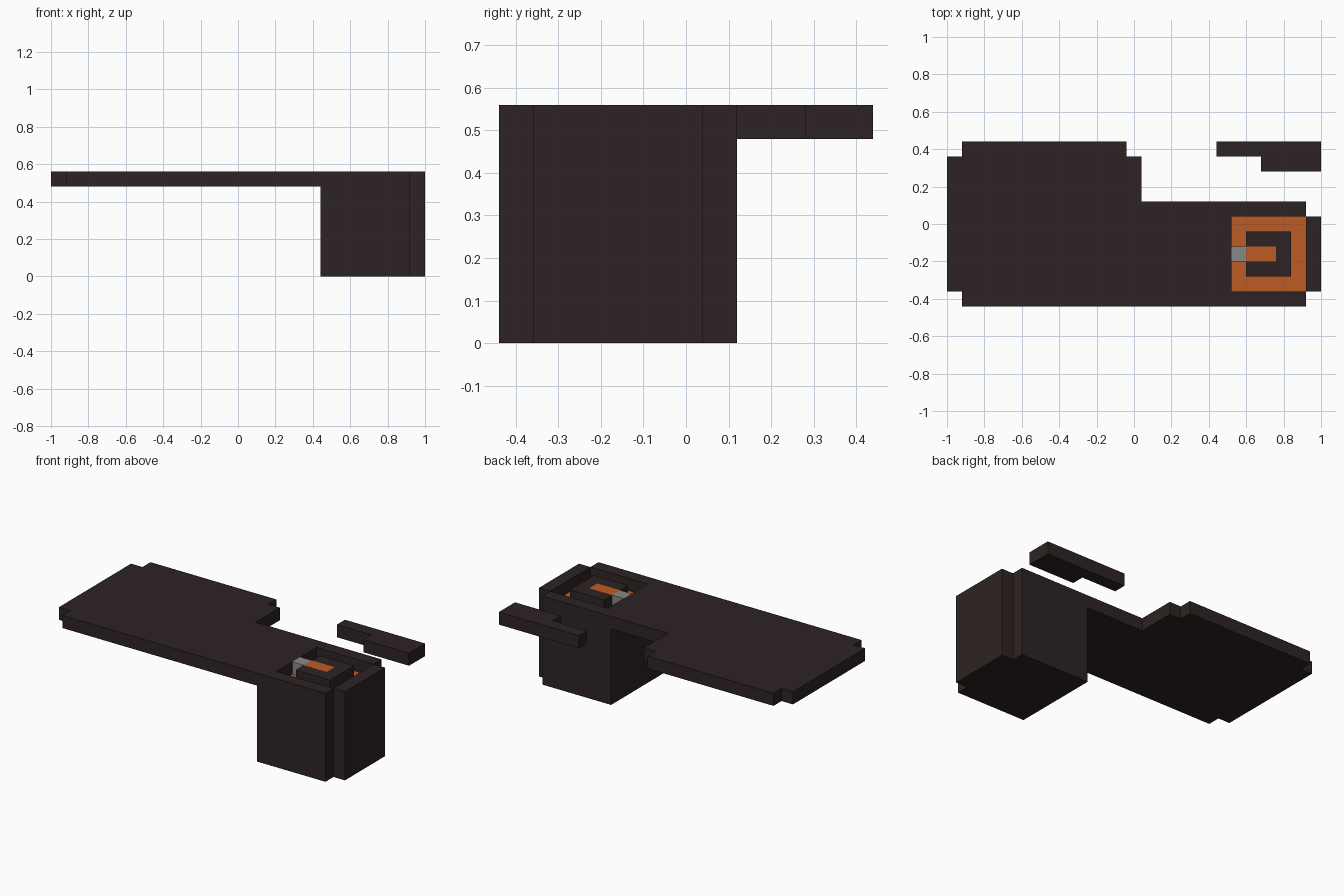
import bpy
import bmesh

cube = bpy.data.objects.get("Cube")
if cube:
    bpy.data.objects.remove(cube, do_unlink=True)

UNIT = 0.08  # side of one building block


def material(name, rgb):
    mat = bpy.data.materials.new(name)
    mat.use_nodes = True
    color = (*rgb, 1.0)
    mat.diffuse_color = color
    mat.node_tree.nodes["Principled BSDF"].inputs["Base Color"].default_value = color
    return mat


dark = material("dark brown", (0.027, 0.017, 0.017))
orange = material("orange", (0.51, 0.107, 0.018))
grey = material("grey", (0.25, 0.25, 0.25))


def extrude_plan(name, plan, low, high, mat):
    """Extrude a plan outline, given in block units, from low to high."""
    bm = bmesh.new()
    verts = [bm.verts.new((x * UNIT - 1, y * UNIT - 0.44, low * UNIT)) for x, y in plan]
    base = bm.faces.new(verts)
    top = bmesh.ops.extrude_face_region(bm, geom=[base], use_keep_orig=True)["geom"]
    moved = [v for v in top if isinstance(v, bmesh.types.BMVert)]
    bmesh.ops.translate(bm, verts=moved, vec=(0, 0, (high - low) * UNIT))
    bmesh.ops.recalc_face_normals(bm, faces=bm.faces)
    mesh = bpy.data.meshes.new(name)
    bm.to_mesh(mesh)
    bm.free()
    mesh.materials.append(mat)
    obj = bpy.data.objects.new(name, mesh)
    bpy.context.collection.objects.link(obj)
    return obj


def rect(x0, y0, x1, y1):
    return [(x0, y0), (x1, y0), (x1, y1), (x0, y1)]


# Wide slab with notched corners, wrapping round the square recess
extrude_plan("top_slab", [
    (1, 0), (24, 0), (24, 1), (19, 1), (19, 6), (24, 6), (24, 7), (13, 7),
    (13, 10), (12, 10), (12, 11), (1, 11), (1, 10), (0, 10), (0, 1), (1, 1),
], 6, 7, dark)

# Column below the recess and the panel closing its outer side
extrude_plan("column", rect(18, 0, 24, 7), 0, 6, dark)
extrude_plan("column_side_panel", rect(24, 1, 25, 6), 0, 7, dark)

# Recess: coloured floor, raised island, stripe and clasp
extrude_plan("recess_floor", rect(19, 1, 24, 6), 6, 6.03, orange)
extrude_plan("island", [
    (20, 2), (23, 2), (23, 5), (20, 5), (20, 4), (22, 4), (22, 3), (20, 3),
], 6, 7, dark)
extrude_plan("island_stripe", rect(20, 3, 22, 4), 6, 7, orange)
extrude_plan("clasp", rect(19, 3, 20, 4), 6, 7, grey)

# Separate bar behind the column
extrude_plan("loose_bar", [
    (18, 10), (21, 10), (21, 9), (25, 9), (25, 11), (18, 11),
], 6, 7, dark)
